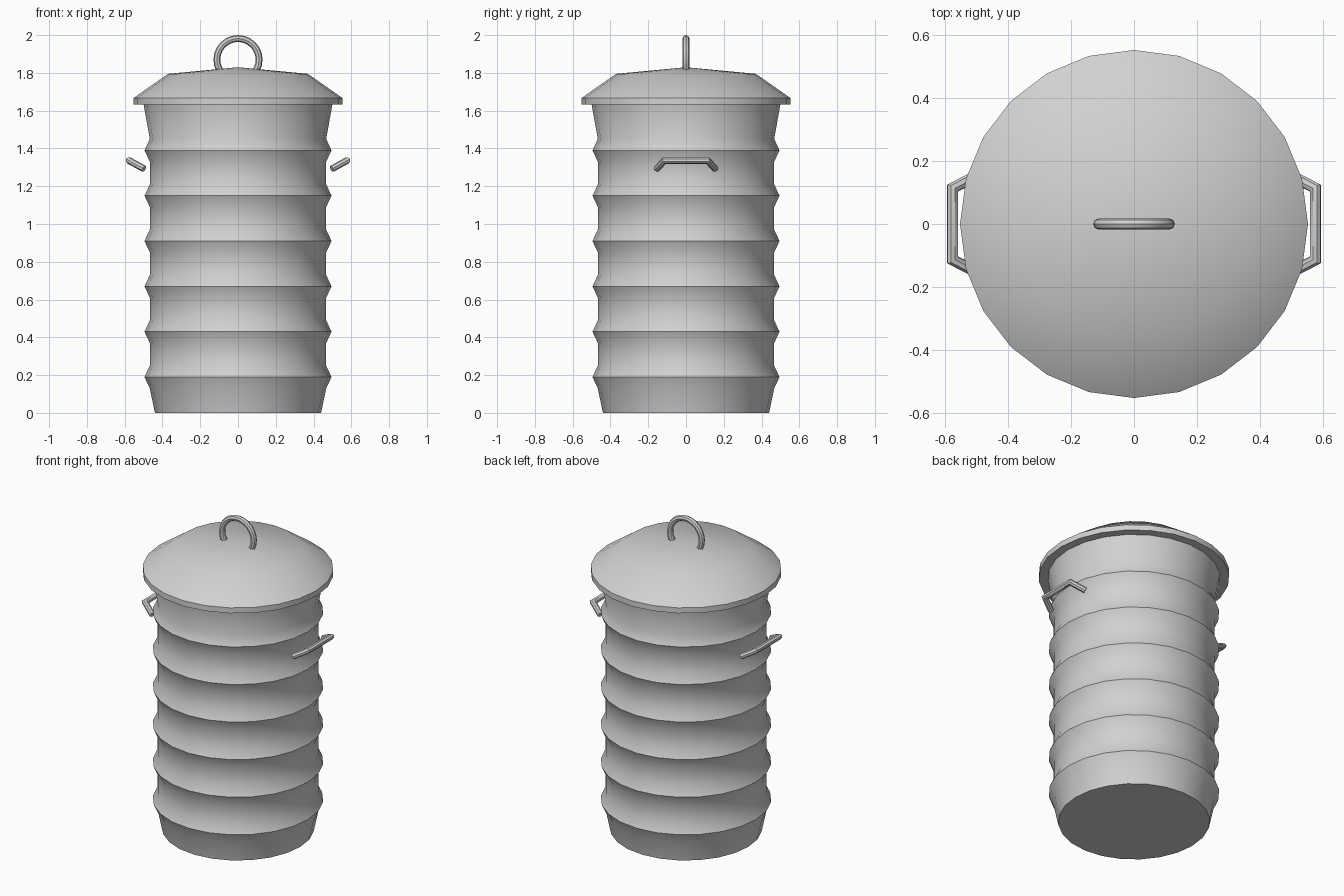
import bpy
import bmesh
import math
from mathutils import Vector

cube = bpy.data.objects.get("Cube")
if cube:
    bpy.data.objects.remove(cube, do_unlink=True)

SIDES = 24

metal = bpy.data.materials.new("galvanised_grey")
metal.use_nodes = True
colour = (0.64, 0.64, 0.64, 1)
metal.diffuse_color = colour
metal.node_tree.nodes["Principled BSDF"].inputs["Base Color"].default_value = colour


def finish(name, bm):
    """Turn a bmesh into a smooth object with sharp creases kept."""
    bmesh.ops.recalc_face_normals(bm, faces=bm.faces[:])
    mesh = bpy.data.meshes.new(name)
    bm.to_mesh(mesh)
    bm.free()
    mesh.materials.append(metal)
    obj = bpy.data.objects.new(name, mesh)
    bpy.context.collection.objects.link(obj)
    bpy.ops.object.select_all(action="DESELECT")
    obj.select_set(True)
    bpy.context.view_layer.objects.active = obj
    bpy.ops.object.shade_smooth_by_angle(angle=math.radians(40))
    return obj


def bridge_rings(bm, rings):
    """Skin consecutive vertex rings and cap both ends."""
    n = len(rings[0])
    for a, b in zip(rings, rings[1:]):
        for i in range(n):
            j = (i + 1) % n
            bm.faces.new((a[i], a[j], b[j], b[i]))
    bm.faces.new(rings[0])
    bm.faces.new(rings[-1])


def lathe(name, profile):
    """Revolve (radius, height) pairs around the z axis."""
    bm = bmesh.new()
    turns = [math.tau * i / SIDES for i in range(SIDES)]
    rings = [[bm.verts.new((r * math.cos(t), r * math.sin(t), z)) for t in turns]
             for r, z in profile]
    bridge_rings(bm, rings)
    # close a tiny end ring into a point
    bmesh.ops.remove_doubles(bm, verts=bm.verts[:], dist=0.0005)
    return finish(name, bm)


def tube(name, path, radius, normal, sides=8):
    """Sweep a round section along a planar path with mitred corners."""
    bm = bmesh.new()
    pts = [Vector(p) for p in path]
    normal = Vector(normal).normalized()
    rings = []
    for k, p in enumerate(pts):
        before = (p - pts[k - 1]).normalized() if k else None
        after = (pts[k + 1] - p).normalized() if k < len(pts) - 1 else None
        before, after = before or after, after or before
        tangent = (before + after).normalized()
        across = normal.cross(tangent) / tangent.dot(after)
        rings.append([bm.verts.new(p + radius * (across * math.cos(t) + normal * math.sin(t)))
                      for t in (math.tau * i / sides for i in range(sides))])
    bridge_rings(bm, rings)
    return finish(name, bm)


# Corrugated body: evenly spaced ridges between straight bands
profile = [(0.44, 0)]
for i in range(6):
    ridge = 0.19 + 0.24 * i
    profile += [(0.467, ridge - 0.06), (0.495, ridge), (0.467, ridge + 0.06)]
profile += [(0.5, 1.635)]
lathe("bin_body", profile)

# Lid with a short vertical rim, sloped shoulder and shallow crown
lathe("lid", [(0.553, 1.632), (0.553, 1.667), (0.37, 1.795), (0.0001, 1.83)])

# Arched grip on the lid
arc = [math.radians(-30 + 15 * i) for i in range(17)]
tube("lid_handle",
     [(0.112 * math.cos(a), 0, 1.87 + 0.112 * math.sin(a)) for a in arc],
     0.018, (0, 1, 0))

# Side handles, tilted upward and outward
for side, label in ((1, "left"), (-1, "right")):
    path = [(0.497 * side, -0.155, 1.292), (0.577 * side, -0.114, 1.336),
            (0.577 * side, 0.114, 1.336), (0.497 * side, 0.155, 1.292)]
    tube(label + "_handle", path, 0.018, (-0.044 * side, 0, 0.08))
